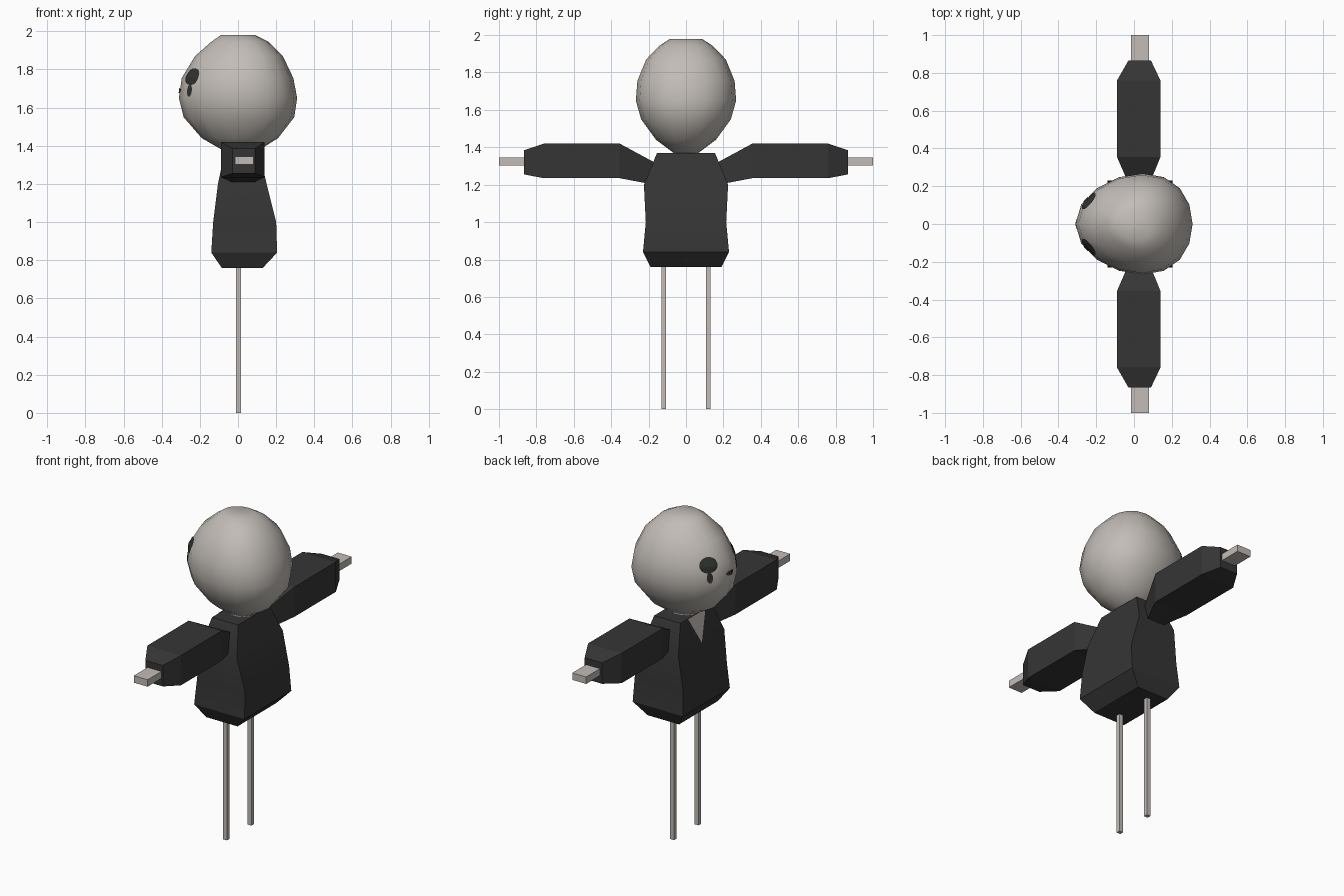
import bpy, bmesh, math
from mathutils import Vector
from mathutils.bvhtree import BVHTree

if "Cube" in bpy.data.objects:
    bpy.data.objects.remove(bpy.data.objects["Cube"])


def material(name, rgb):
    m = bpy.data.materials.new(name)
    m.diffuse_color = (*rgb, 1)
    m.use_nodes = True
    m.node_tree.nodes["Principled BSDF"].inputs["Base Color"].default_value = m.diffuse_color
    return m


PALE = material("pale grey", (0.54, 0.505, 0.47))
DARK = material("charcoal", (0.036, 0.036, 0.036))
INK = material("dark marking", (0.03, 0.032, 0.028))


def finish(name, bm, mat, angle=None, recalc=True):
    if recalc:
        bmesh.ops.recalc_face_normals(bm, faces=bm.faces)
    me = bpy.data.meshes.new(name)
    bm.to_mesh(me)
    bm.free()
    me.materials.append(mat)
    ob = bpy.data.objects.new(name, me)
    bpy.context.collection.objects.link(ob)
    if angle:
        bpy.ops.object.select_all(action='DESELECT')
        ob.select_set(True)
        bpy.context.view_layer.objects.active = ob
        bpy.ops.object.shade_smooth_by_angle(angle=math.radians(angle))
    return ob


def loft(name, rings, mat, angle=None):
    bm = bmesh.new()
    loops = [[bm.verts.new(p) for p in r] for r in rings]
    n = len(loops[0])
    for a, b in zip(loops, loops[1:]):
        for i in range(n):
            j = (i + 1) % n
            bm.faces.new((a[i], a[j], b[j], b[i]))
    bm.faces.new(loops[0][::-1])
    bm.faces.new(loops[-1])
    return finish(name, bm, mat, angle)


def rect_z(z, x0, x1, h):
    return [(x0, -h, z), (x1, -h, z), (x1, h, z), (x0, h, z)]


def rect_y(y, x0, x1, z0, z1):
    return [(x0, y, z0), (x1, y, z0), (x1, y, z1), (x0, y, z1)]


def egg_ring(z, x0, x1, h, n=16):
    c, r = (x0 + x1) / 2, (x1 - x0) / 2
    pts = []
    for i in range(n):
        t = 2 * math.pi * i / n
        pts.append((c + r * math.cos(t) + 0.15 * r * math.sin(t) ** 2, h * math.sin(t), z))
    return pts


# Torso: rectangular loft
loft("torso", [rect_z(*r) for r in (
    (0.76, -0.085, 0.13, 0.19), (0.84, -0.14, 0.205, 0.23),
    (1.0, -0.13, 0.2, 0.215), (1.2, -0.105, 0.15, 0.225),
    (1.37, -0.07, 0.11, 0.155))], DARK, 30)

# Collar: thin pale V on the chest
bm = bmesh.new()
bm.faces.new([bm.verts.new(p) for p in
              ((-0.109, 0, 1.2), (-0.074, 0.085, 1.37), (-0.074, -0.085, 1.37))])
finish("collar", bm, PALE, recalc=False)

# Head: egg-shaped rings, narrower towards the face
head = loft("head", [egg_ring(*r) for r in (
    (1.365, -0.06, 0.09, 0.06), (1.44, -0.19, 0.21, 0.16),
    (1.55, -0.285, 0.295, 0.24), (1.65, -0.31, 0.31, 0.268),
    (1.755, -0.295, 0.29, 0.26), (1.87, -0.225, 0.235, 0.213),
    (1.945, -0.14, 0.16, 0.14), (1.98, -0.09, 0.09, 0.085))], PALE, 40)

# Face markings: thin patches projected onto the head
me = head.data
tree = BVHTree.FromPolygons([v.co for v in me.vertices], [p.vertices[:] for p in me.polygons])
CENTRE = Vector((0, 0, 1.68))


def patch(name, at, half_w, half_h, n=16, steps=4):
    at = Vector(at)
    side = Vector((at.y, -at.x, 0)).normalized()
    bm = bmesh.new()

    def place(u, v):
        d = (at + side * u + Vector((0, 0, v)) - CENTRE).normalized()
        hit = tree.ray_cast(CENTRE, d)[0]
        return bm.verts.new(hit + d * 0.005)

    mid = place(0, 0)
    prev = None
    for s in range(1, steps + 1):
        k = s / steps
        ring = [place(half_w * k * math.cos(2 * math.pi * i / n),
                      half_h * k * math.sin(2 * math.pi * i / n)) for i in range(n)]
        for i in range(n):
            j = (i + 1) % n
            if prev:
                bm.faces.new((prev[i], ring[i], ring[j], prev[j]))
            else:
                bm.faces.new((mid, ring[i], ring[j]))
        prev = ring
    bm.normal_update()
    if sum((f.normal.dot(f.calc_center_median() - CENTRE) for f in bm.faces)) < 0:
        bmesh.ops.reverse_faces(bm, faces=bm.faces)
    finish(name, bm, INK, recalc=False)


for s, label in ((1, "left"), (-1, "right")):
    # Eye and the drip beneath it
    patch(f"{label}_eye", (-0.25, 0.13 * s, 1.77), 0.056, 0.052)
    patch(f"{label}_eye_drip", (-0.265, 0.135 * s, 1.69), 0.018, 0.034)

    # Sleeve: box tapered at both ends
    loft(f"{label}_sleeve", [rect_y(s * y, *r) for y, *r in (
        (0.17, -0.01, 0.065, 1.2, 1.32), (0.355, -0.09, 0.14, 1.235, 1.42),
        (0.76, -0.09, 0.14, 1.235, 1.42), (0.865, -0.03, 0.09, 1.255, 1.385))], DARK)

    # Hand: flat block
    loft(f"{label}_hand", [rect_y(s * y, -0.015, 0.08, 1.302, 1.345)
                           for y in (0.85, 1.0)], PALE)

    # Leg: thin square stick
    y = 0.12 * s
    loft(f"{label}_leg", [[(a, y + b, z) for a, b in
                           ((-0.01, -0.012), (0.016, -0.012), (0.016, 0.012), (-0.01, 0.012))]
                          for z in (0, 0.8)], PALE)

# Nose mark
patch("nose", (-0.31, 0, 1.69), 0.035, 0.014)
